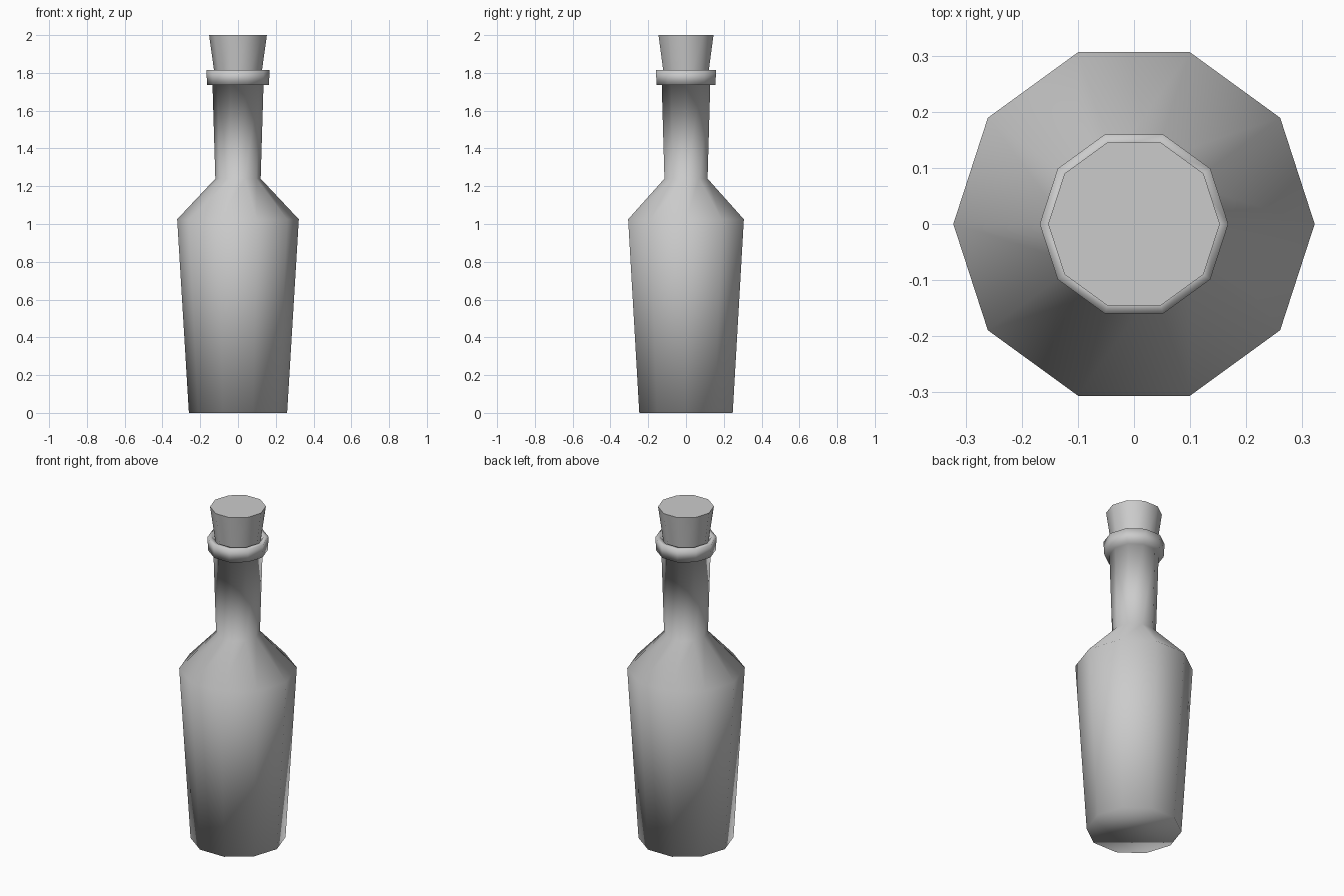
import bpy, bmesh
from math import cos, sin, pi

if "Cube" in bpy.data.objects:
    bpy.data.objects.remove(bpy.data.objects["Cube"])

SIDES = 10


def lathe(name, profile, cap_top):
    """Spin a (radius, z) profile into a ten-sided solid with a flat base."""
    bm = bmesh.new()
    rings = [[bm.verts.new((r * cos(2 * pi * i / SIDES), r * sin(2 * pi * i / SIDES), z))
              for i in range(SIDES)] for r, z in profile]
    for a, b in zip(rings, rings[1:]):
        for i in range(SIDES):
            j = (i + 1) % SIDES
            bm.faces.new((a[i], a[j], b[j], b[i]))
    bm.faces.new(rings[0][::-1])
    if cap_top:
        bm.faces.new(rings[-1])
    for f in bm.faces:
        f.smooth = True
    mesh = bpy.data.meshes.new(name)
    bm.to_mesh(mesh)
    bm.free()
    obj = bpy.data.objects.new(name, mesh)
    bpy.context.collection.objects.link(obj)
    return obj


# Bottle: tapered body, shoulder, neck, collar and the inside of the mouth
lathe("bottle", [(0.26, 0), (0.322, 1.025), (0.12, 1.24), (0.135, 1.735),
                 (0.163, 1.735), (0.168, 1.815), (0.14, 1.815), (0.117, 1.74)], False)

# Cork: flared stopper with crisp flat ends
cork = lathe("cork", [(0.111, 1.70), (0.153, 2.0)], True)
bpy.context.view_layer.objects.active = cork
cork.select_set(True)
bpy.ops.object.shade_smooth_by_angle(angle=pi / 4)
